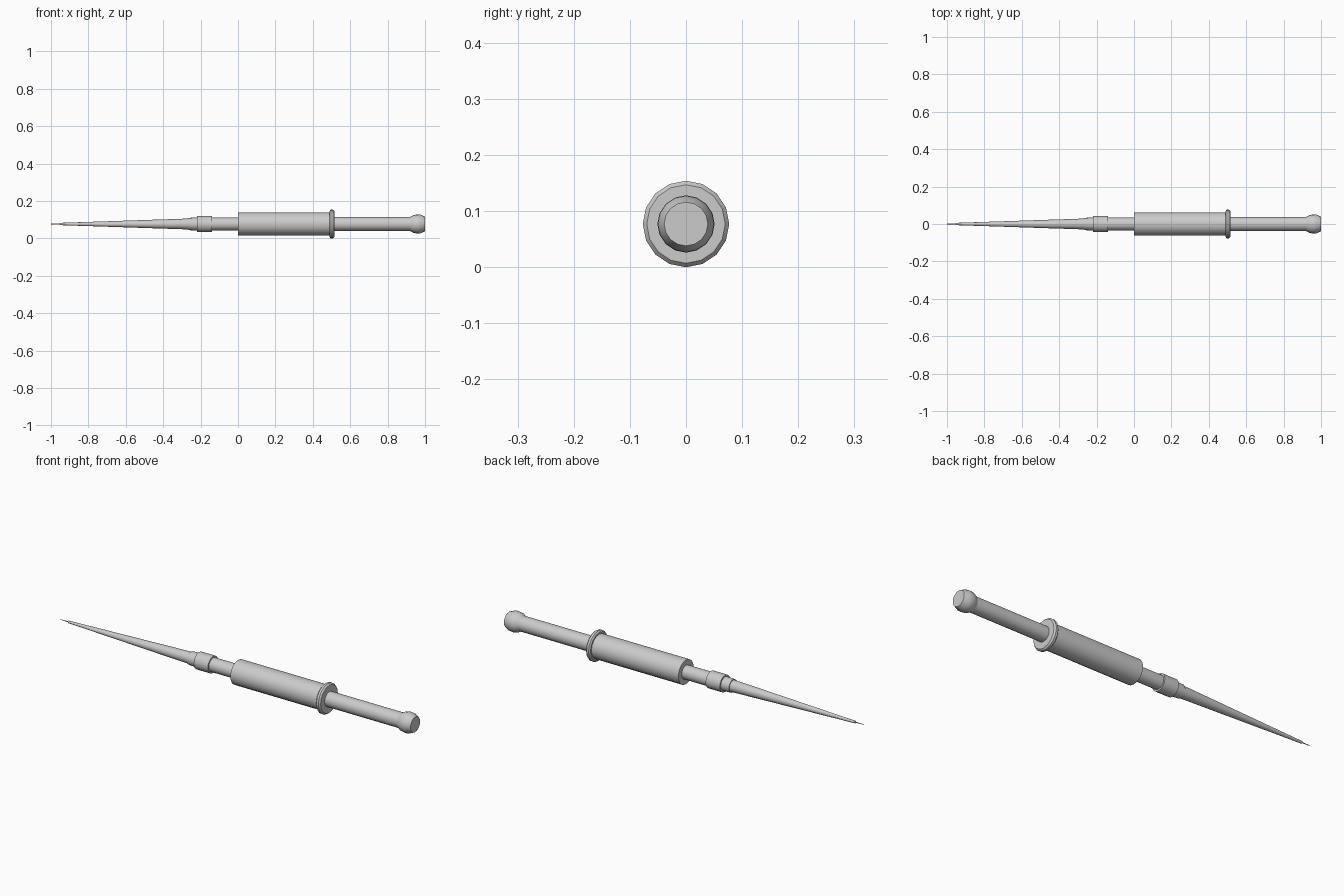
import bpy, bmesh
from math import cos, sin, pi, radians

if "Cube" in bpy.data.objects:
    bpy.data.objects.remove(bpy.data.objects["Cube"])

AXIS_Z = 0.077


def lathe(name, profile, sides=16):
    """Closed solid of revolution about the long axis; profile is (x, radius)."""
    bm = bmesh.new()
    rings = []
    for x, r in profile:
        rings.append([bm.verts.new((x, r * cos(2 * pi * i / sides),
                                    AXIS_Z + r * sin(2 * pi * i / sides)))
                      for i in range(sides)])
    for a, b in zip(rings, rings[1:]):
        for i in range(sides):
            j = (i + 1) % sides
            bm.faces.new((a[i], a[j], b[j], b[i]))
    bm.faces.new(rings[0])
    bm.faces.new(rings[-1])
    bmesh.ops.recalc_face_normals(bm, faces=bm.faces)
    mesh = bpy.data.meshes.new(name)
    bm.to_mesh(mesh)
    bm.free()
    obj = bpy.data.objects.new(name, mesh)
    bpy.context.collection.objects.link(obj)
    bpy.ops.object.select_all(action='DESELECT')
    obj.select_set(True)
    bpy.context.view_layer.objects.active = obj
    bpy.ops.object.shade_smooth_by_angle(angle=radians(35))
    return obj


# Fine point and tapered shaft
lathe("needle_tip", [(-1.0, 0.0015), (-0.94, 0.003)], 8)
lathe("tapered_shaft", [(-0.955, 0.006), (-0.21, 0.031)])

# Collar and hub joining the taper to the neck
lathe("collar", [(-0.265, 0.033), (-0.21, 0.035)])
lathe("hub", [(-0.22, 0.043), (-0.14, 0.043)])
lathe("neck", [(-0.15, 0.035), (0.01, 0.035)])

# Barrel with its finger flange
lathe("barrel", [(0.0, 0.062), (0.495, 0.062)])
lathe("flange", [(0.49, 0.070), (0.496, 0.077), (0.507, 0.077), (0.515, 0.070)])

# Plunger rod and rounded end knob
lathe("plunger_rod", [(0.51, 0.038), (0.94, 0.038)])
lathe("end_knob", [(0.922, 0.038), (0.937, 0.047), (0.957, 0.051),
                   (0.975, 0.050), (1.0, 0.039)])
